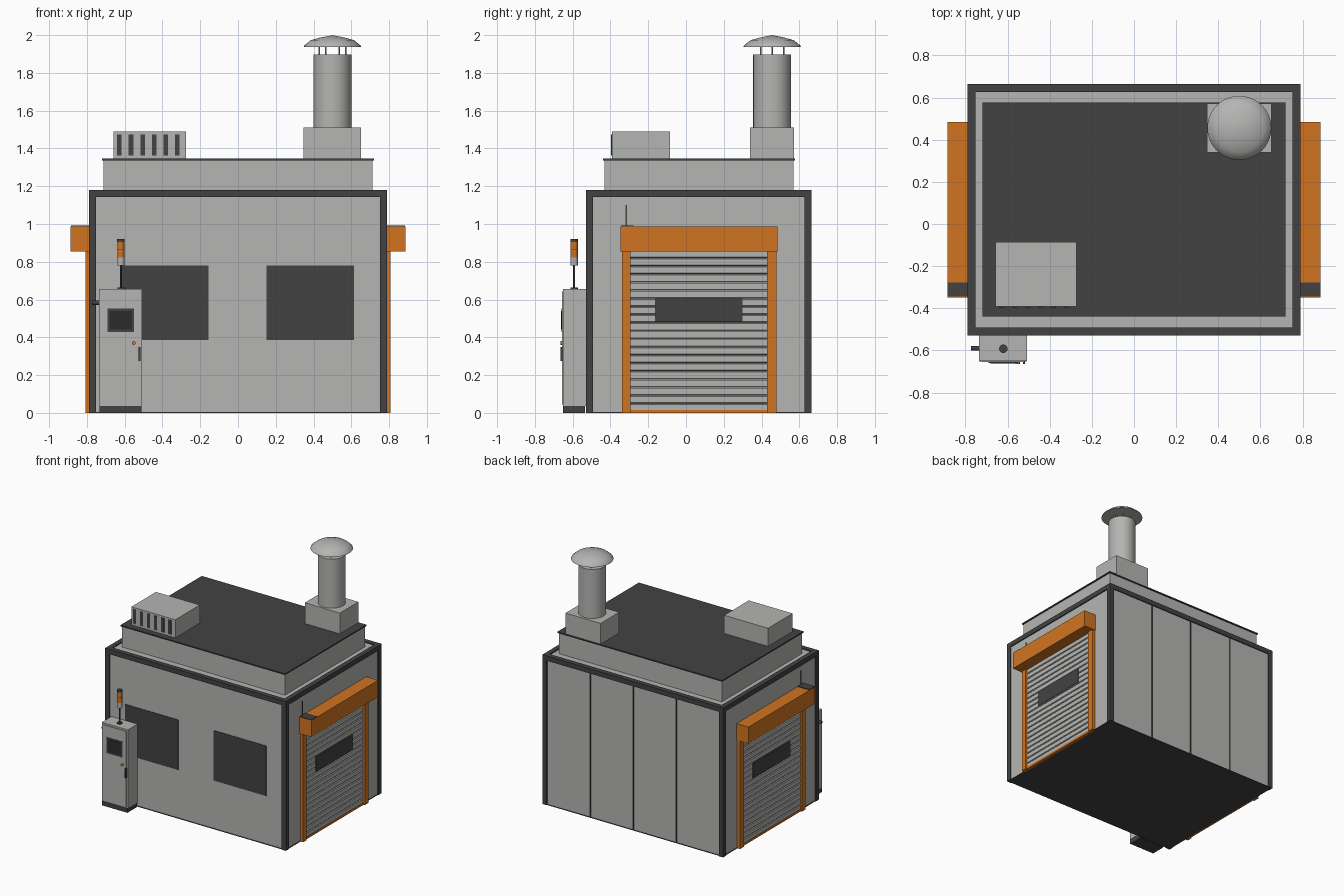
import bpy, bmesh, math

if "Cube" in bpy.data.objects:
    bpy.data.objects.remove(bpy.data.objects["Cube"])


def mat(name, rgb):
    m = bpy.data.materials.new(name)
    m.diffuse_color = (*rgb, 1)
    m.use_nodes = True
    m.node_tree.nodes["Principled BSDF"].inputs["Base Color"].default_value = m.diffuse_color
    return m


GREY = mat("light grey panel", (0.46, 0.46, 0.45))
DARK = mat("charcoal", (0.055, 0.055, 0.055))
BLACK = mat("black screen", (0.025, 0.025, 0.025))
ORANGE = mat("safety orange", (0.64, 0.175, 0.015))


def make(name, bm, m):
    bmesh.ops.recalc_face_normals(bm, faces=bm.faces[:])
    me = bpy.data.meshes.new(name)
    bm.to_mesh(me)
    bm.free()
    me.materials.append(m)
    ob = bpy.data.objects.new(name, me)
    bpy.context.collection.objects.link(ob)
    return ob


def box(name, x, y, z, m):
    """Box from (min, max) pairs; order of each pair is free."""
    bm = bmesh.new()
    bmesh.ops.create_cube(bm, size=1)
    for v in bm.verts:
        v.co = [r[0] if c < 0 else r[1] for c, r in zip(v.co, (x, y, z))]
    return make(name, bm, m)


def lathe(name, cx, cy, profile, m, n=32):
    """Revolve (radius, z) points about a vertical axis, smooth with sharp rims."""
    bm = bmesh.new()
    vs = [bm.verts.new((cx + r, cy, z)) for r, z in profile]
    es = [bm.edges.new(p) for p in zip(vs, vs[1:])]
    bmesh.ops.spin(bm, geom=vs + es, cent=(cx, cy, 0), axis=(0, 0, 1),
                   angle=2 * math.pi, steps=n)
    bmesh.ops.remove_doubles(bm, verts=bm.verts[:], dist=1e-5)
    ob = make(name, bm, m)
    bpy.ops.object.select_all(action='DESELECT')
    ob.select_set(True)
    bpy.context.view_layer.objects.active = ob
    bpy.ops.object.shade_smooth_by_angle(angle=math.radians(35))
    return ob


def rod(name, cx, cy, r, z0, z1, m, n=20):
    return lathe(name, cx, cy, [(0, z0), (r, z0), (r, z1), (0, z1)], m, n)


# Main enclosure and floor
X, Y0, Y1, H, T = 0.79, -0.53, 0.665, 1.18, 0.038
box("enclosure_walls", (-0.782, 0.782), (Y0 + 0.008, Y1 - 0.008), (0.006, 1.172), GREY)
box("floor_plate", (-0.785, 0.785), (Y0 + 0.005, Y1 - 0.005), (0, 0.006), DARK)

# Dark corner posts and top frame
for s in (-1, 1):
    for y in ((Y0, Y0 + T), (Y1 - T, Y1)):
        box("corner_post", (s * X, s * (X - T)), y, (0, H - T), DARK)
    box("top_side_beam", (s * X, s * (X - T)), (Y0, Y1), (H - T, H), DARK)
for y in ((Y0, Y0 + T), (Y1 - T, Y1)):
    box("top_cross_beam", (T - X, X - T), y, (H - T, H), DARK)

# Back panel seams
for x in (-0.376, 0, 0.376):
    box("back_seam", (x - 0.006, x + 0.006), (Y1 - 0.009, Y1 - 0.003), (0.006, H - T), DARK)

# Front windows
for x in ((-0.62, -0.155), (0.152, 0.615)):
    box("front_window", x, (Y0 + 0.004, Y0 + 0.009), (0.385, 0.78), DARK)

# Raised roof with dark cover
box("roof_box", (-0.712, 0.712), (-0.432, 0.569), (1.17, 1.336), GREY)
box("roof_cover", (-0.72, 0.72), (-0.44, 0.577), (1.336, 1.346), DARK)

# Roof vent unit with slots
box("roof_unit", (-0.658, -0.274), (-0.392, -0.085), (1.346, 1.489), GREY)
for i in range(6):
    x = -0.628 + i * 0.0615
    box("roof_unit_slot", (x - 0.012, x + 0.012), (-0.396, -0.39), (1.363, 1.475), DARK)

# Chimney with rain cap
CX, CY = 0.5, 0.456
box("chimney_base", (0.346, 0.652), (0.34, 0.572), (1.346, 1.51), GREY)
rod("chimney_pipe", CX, CY, 0.1, 1.51, 1.897, GREY, 40)
for i in range(6):
    a = i * math.pi / 3
    rod("cap_strut", CX + 0.07 * math.cos(a), CY + 0.07 * math.sin(a),
        0.004, 1.89, 1.95, GREY, 8)
lathe("chimney_cap", CX, CY,
      [(0, 1.938), (0.152, 1.938), (0.15, 1.944), (0.115, 1.973), (0.06, 1.988), (0, 2.0)], GREY, 40)

# Roller doors on both ends
SLATS, Z0, Z1 = 19, 0.045, 0.858
for s in (-1, 1):
    # Slatted curtain: each slat slopes outward, then steps back in
    step = (Z1 - Z0) / SLATS
    pts = [(0.775, 0.015), (0.793, 0.015), (0.793, Z0)]
    for i in range(SLATS):
        z = Z0 + i * step
        pts += [(0.785, z + 0.002), (0.785, z + 0.006), (0.793, z + 0.010), (0.793, z + step)]
    pts.append((0.775, Z1))
    bm = bmesh.new()
    f = bm.faces.new([bm.verts.new((s * x, -0.297, z)) for x, z in pts])
    ext = bmesh.ops.extrude_face_region(bm, geom=[f])["geom"]
    bmesh.ops.translate(bm, vec=(0, 0.727, 0),
                        verts=[g for g in ext if isinstance(g, bmesh.types.BMVert)])
    make("roller_curtain", bm, GREY)
    box("curtain_bottom_bar", (s * 0.775, s * 0.797), (-0.297, 0.43), (0, 0.016), ORANGE)
    box("curtain_window", (s * 0.788, s * 0.796), (-0.165, 0.3), (0.485, 0.605), DARK)
    for y in ((-0.338, -0.295), (0.43, 0.479)):
        box("door_jamb", (s * 0.775, s * 0.807), y, (0, 0.858), ORANGE)
    box("door_header", (s * 0.78, s * 0.886), (-0.348, 0.485), (0.855, 0.987), ORANGE)
    box("header_end_plate", (s * 0.782, s * 0.884), (-0.345, -0.278), (0.987, 0.992), DARK)
    box("door_conduit", (s * 0.78, s * 0.787), (-0.319, -0.313), (0.985, 1.1), DARK)

# Control cabinet
box("cabinet_plinth", (-0.733, -0.51), (-0.652, -0.535), (0, 0.036), DARK)
box("cabinet_body", (-0.735, -0.508), (-0.65, -0.53), (0.036, 0.655), GREY)
box("cabinet_door", (-0.722, -0.52), (-0.656, -0.65), (0.045, 0.642), GREY)
box("screen_bezel", (-0.69, -0.55), (-0.659, -0.655), (0.428, 0.552), DARK)
box("screen", (-0.68, -0.56), (-0.661, -0.658), (0.442, 0.54), BLACK)
box("cabinet_handle", (-0.526, -0.517), (-0.664, -0.65), (0.275, 0.35), DARK)
knob = rod("cabinet_button", 0, 0, 0.01, 0, 0.01, ORANGE, 16)
knob.rotation_euler.x = math.pi / 2
knob.location = (-0.552, -0.654, 0.37)
plug = rod("side_plug", 0, 0, 0.011, 0, 0.04, DARK, 16)
plug.rotation_euler.y = -math.pi / 2
plug.location = (-0.733, -0.59, 0.583)

# Signal lamp stack
LX, LY = -0.62, -0.592
rod("lamp_foot", LX, LY, 0.019, 0.655, 0.663, DARK)
rod("lamp_pole", LX, LY, 0.005, 0.655, 0.785, DARK, 12)
for name, r, a, b, m in (("lamp_base", 0.019, 0.78, 0.822, GREY),
                         ("lamp_lower", 0.019, 0.822, 0.864, ORANGE),
                         ("lamp_ring", 0.0195, 0.864, 0.868, DARK),
                         ("lamp_upper", 0.019, 0.868, 0.906, ORANGE),
                         ("lamp_cap", 0.02, 0.906, 0.921, DARK)):
    rod(name, LX, LY, r, a, b, m)
